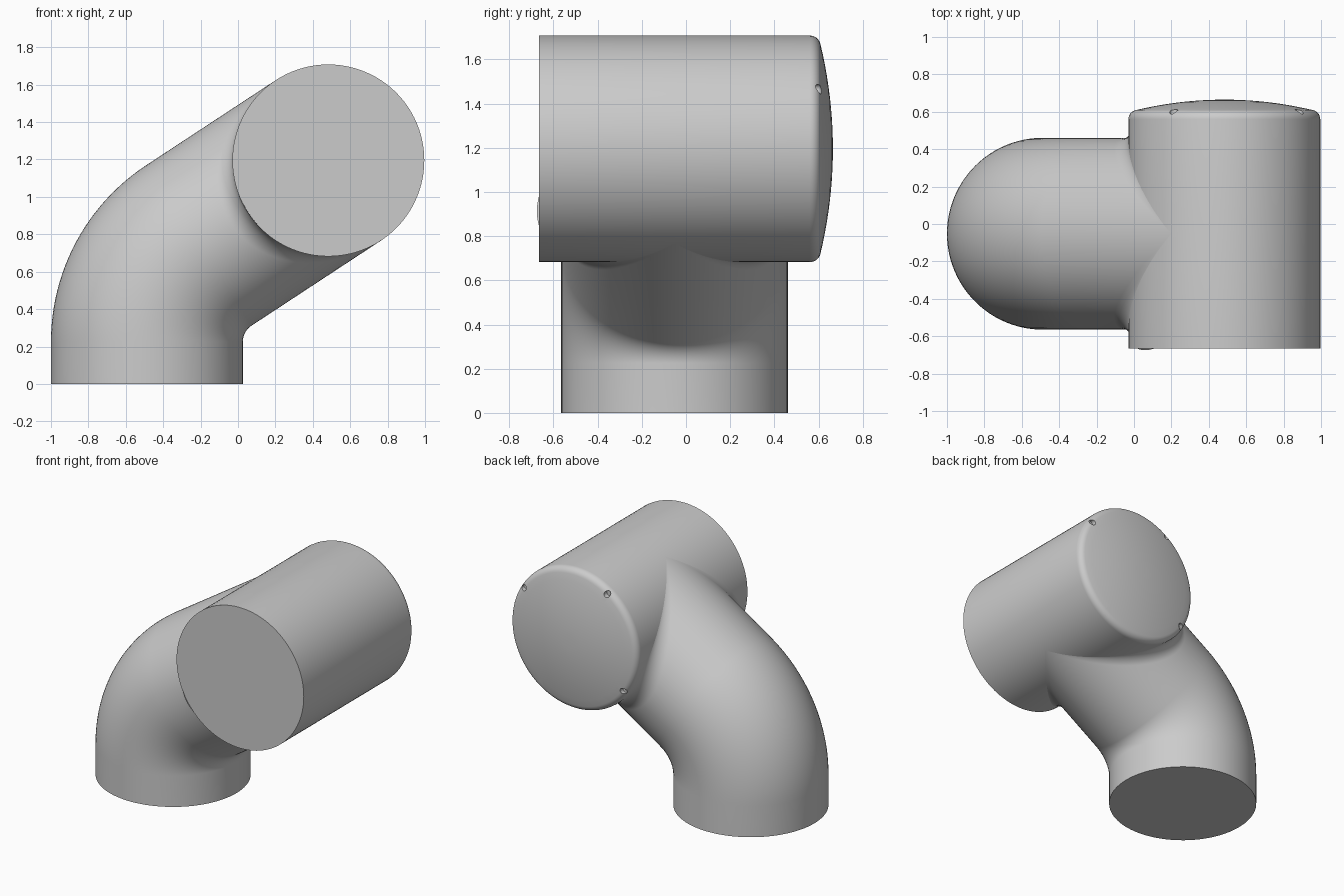
import bpy, bmesh, math
from mathutils import Vector

if "Cube" in bpy.data.objects:
    bpy.data.objects.remove(bpy.data.objects["Cube"], do_unlink=True)

SIDES = 96
R = 0.513                               # pipe radius
HEAD = Vector((0.483, 0, 1.195))        # centre of the horizontal pipe
ARM_Y = -0.052
FILLET = 0.11
TURN = math.radians(56.3)

grey = bpy.data.materials.new("plain grey")
grey.use_nodes = True
grey.diffuse_color = (0.6, 0.6, 0.6, 1)
grey.node_tree.nodes["Principled BSDF"].inputs["Base Color"].default_value = (0.6, 0.6, 0.6, 1)


def loft(name, rings, cap_start=True, cap_end=True):
    """Skin a list of equal rings into one smooth object."""
    bm = bmesh.new()
    loops = [[bm.verts.new(p) for p in ring] for ring in rings]
    for a, b in zip(loops, loops[1:]):
        for i in range(SIDES):
            j = (i + 1) % SIDES
            bm.faces.new((a[i], a[j], b[j], b[i]))
    if cap_start:
        bm.faces.new(loops[0])
    if cap_end:
        bm.faces.new(loops[-1])
    bmesh.ops.recalc_face_normals(bm, faces=bm.faces)
    mesh = bpy.data.meshes.new(name)
    bm.to_mesh(mesh)
    bm.free()
    obj = bpy.data.objects.new(name, mesh)
    bpy.context.collection.objects.link(obj)
    mesh.materials.append(grey)
    return obj


def smooth(obj):
    bpy.ops.object.select_all(action='DESELECT')
    obj.select_set(True)
    bpy.context.view_layer.objects.active = obj
    bpy.ops.object.shade_smooth_by_angle(angle=math.radians(35))


angles = [math.tau * i / SIDES for i in range(SIDES)]

# Horizontal pipe: flat front, rounded rim and shallow dome at the back
profile = [(R, -0.665), (R, 0.56)]
for k in range(1, 7):
    a = math.radians(78) * k / 6
    profile.append((R - 0.05 + 0.05 * math.cos(a), 0.56 + 0.05 * math.sin(a)))
rim_r, rim_y = profile[-1]
for k in range(1, 10):
    t = 1 - k / 10
    profile.append((rim_r * t, rim_y + (0.665 - rim_y) * (1 - t * t)))
head = loft("horizontal_pipe", [
    [HEAD + Vector((r * math.cos(a), y, r * math.sin(a))) for a in angles]
    for r, y in profile])

# Four small screw holes around the domed end
bm = bmesh.new()
for k in range(4):
    a = math.radians(34 + 90 * k)
    made = bmesh.ops.create_cone(bm, cap_ends=True, segments=16,
                                 radius1=0.022, radius2=0.022, depth=0.12)["verts"]
    for v in made:
        v.co = HEAD + Vector((v.co.x + 0.483 * math.cos(a), v.co.z + 0.635,
                              v.co.y + 0.483 * math.sin(a)))
bmesh.ops.recalc_face_normals(bm, faces=bm.faces)
mesh = bpy.data.meshes.new("screw_hole_cutters")
bm.to_mesh(mesh)
bm.free()
mesh.materials.append(grey)
cutter = bpy.data.objects.new("screw_hole_cutters", mesh)
bpy.context.collection.objects.link(cutter)
cutter.hide_render = True
cut = head.modifiers.new("screw holes", 'BOOLEAN')
cut.operation = 'DIFFERENCE'
cut.solver = 'EXACT'
cut.object = cutter
bpy.context.view_layer.objects.active = head
bpy.ops.object.modifier_apply(modifier=cut.name)
bpy.data.objects.remove(cutter, do_unlink=True)
smooth(head)

# Elbow pipe: upright foot, bend, then a sloping run into the horizontal pipe
bend = Vector((0.13, ARM_Y, 0.225))
bend_r = bend.x + 0.487
ring_at = lambda centre, across: [
    centre + across * (R * math.cos(a)) + Vector((0, R * math.sin(a), 0)) for a in angles]
rings = [ring_at(Vector((bend.x - bend_r, ARM_Y, 0)), Vector((-1, 0, 0)))]
for k in range(25):
    t = TURN * k / 24
    out = Vector((-math.cos(t), 0, math.sin(t)))
    rings.append(ring_at(bend + out * bend_r, out))

# Flared blend whose rim lies on the horizontal pipe's surface
along = Vector((math.sin(TURN), 0, math.cos(TURN)))
end = Vector((HEAD.x, ARM_Y, HEAD.z))
for k in range(13):
    gap = FILLET * (1 - math.sin(math.pi / 2 * k / 12))
    flare = FILLET * (1 - math.cos(math.pi / 2 * k / 12))
    ring = []
    for a in angles:
        side = math.sin(a)
        back = R * abs(side) + gap * abs(side) - 0.002
        y = (R + flare * abs(side)) * side
        ring.append(end - along * back + out * (R * math.cos(a)) + Vector((0, y, 0)))
    rings.append(ring)
elbow = loft("elbow_pipe", rings, cap_end=False)
smooth(elbow)
